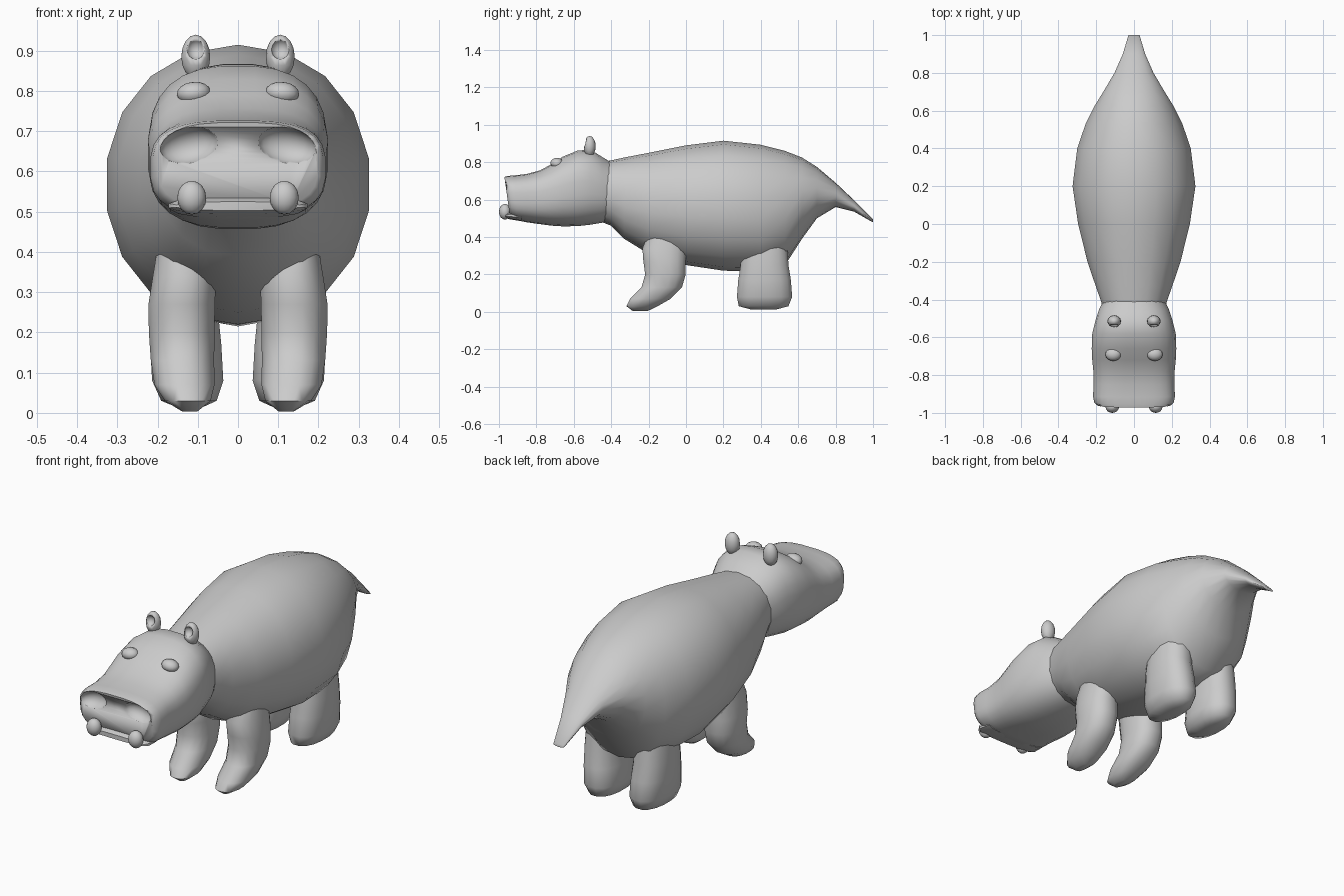
import bpy, bmesh, math
from mathutils import Vector, Matrix

if "Cube" in bpy.data.objects:
    bpy.data.objects.remove(bpy.data.objects["Cube"])

hide = bpy.data.materials.new("grey_hide")
hide.use_nodes = True
GREY = (0.6, 0.6, 0.6, 1)
hide.diffuse_color = GREY
hide.node_tree.nodes["Principled BSDF"].inputs["Base Color"].default_value = GREY


def finish(name, bm, angle=60):
    bmesh.ops.recalc_face_normals(bm, faces=bm.faces)
    mesh = bpy.data.meshes.new(name)
    bm.to_mesh(mesh)
    bm.free()
    ob = bpy.data.objects.new(name, mesh)
    bpy.context.collection.objects.link(ob)
    mesh.materials.append(hide)
    bpy.ops.object.select_all(action="DESELECT")
    ob.select_set(True)
    bpy.context.view_layer.objects.active = ob
    bpy.ops.object.shade_smooth_by_angle(angle=math.radians(angle))
    return ob


def loft(name, rings, angle=60):
    bm = bmesh.new()
    loops = [[bm.verts.new(p) for p in ring] for ring in rings]
    n = len(loops[0])
    for a, b in zip(loops, loops[1:]):
        for i in range(n):
            j = (i + 1) % n
            bm.faces.new((a[i], a[j], b[j], b[i]))
    bm.faces.new(loops[0])
    bm.faces.new(loops[-1])
    return finish(name, bm, angle)


def oval(n, power):
    """Unit superellipse points."""
    pts = []
    for i in range(n):
        t = 2 * math.pi * (i + 0.5) / n
        c, s = math.cos(t), math.sin(t)
        pts.append((math.copysign(abs(c) ** (2 / power), c),
                    math.copysign(abs(s) ** (2 / power), s)))
    return pts


def upright_rings(stations, n):
    """Stations: y, bottom, top, half width, power, tilt."""
    for y, lo, hi, w, power, tilt in stations:
        mid, h = (lo + hi) / 2, (hi - lo) / 2
        yield [Vector((w * u, y + tilt * h * v, mid + h * v)) for u, v in oval(n, power)]


def leg(name, side, stations):
    """Stations: z, y centre, y radius, x centre, x radius."""
    return loft(name, [[Vector((side * (x + rx * u), y + ry * v, z)) for u, v in oval(16, 2.3)]
                       for z, y, ry, x, rx in stations])


def ball(name, centre, radii, turn=0, seg=16):
    bm = bmesh.new()
    bmesh.ops.create_uvsphere(bm, u_segments=seg, v_segments=seg // 2, radius=1)
    bm.transform(Matrix.Translation(centre) @ Matrix.Rotation(turn, 4, "Y")
                 @ Matrix.Diagonal((*radii, 1)))
    return finish(name, bm)


def carve(target, cutter):
    cutter.hide_render = True
    cutter.hide_viewport = True
    mod = target.modifiers.new("hollow", "BOOLEAN")
    mod.operation = "DIFFERENCE"
    mod.solver = "EXACT"
    mod.object = cutter


# Barrel body tapering into the tail
loft("body", upright_rings([
    (-0.50, 0.50, 0.79, 0.15, 2.2, 0),
    (-0.40, 0.46, 0.81, 0.18, 2.2, 0),
    (-0.33, 0.39, 0.825, 0.205, 2.2, 0),
    (-0.20, 0.31, 0.85, 0.25, 2.1, 0),
    (0.00, 0.25, 0.89, 0.30, 2.1, 0),
    (0.20, 0.22, 0.915, 0.33, 2.1, 0),
    (0.40, 0.215, 0.893, 0.305, 2.1, 0),
    (0.53, 0.25, 0.86, 0.26, 2.1, 0),
    (0.62, 0.39, 0.825, 0.215, 2, 0),
    (0.70, 0.50, 0.775, 0.165, 2, 0),
    (0.80, 0.56, 0.69, 0.105, 2, 0),
    (0.90, 0.535, 0.595, 0.06, 2, 0),
    (1.00, 0.478, 0.495, 0.03, 2, 0)], 18))

# Head with a broad, blunt muzzle
head = loft("head", upright_rings([
    (-0.40, 0.49, 0.80, 0.16, 2.3, 0),
    (-0.45, 0.475, 0.83, 0.185, 2.4, 0),
    (-0.51, 0.465, 0.868, 0.205, 2.5, 0),
    (-0.58, 0.457, 0.863, 0.222, 2.6, 0),
    (-0.66, 0.456, 0.83, 0.225, 2.6, 0),
    (-0.72, 0.46, 0.79, 0.222, 2.7, 0),
    (-0.78, 0.468, 0.757, 0.216, 2.8, 0),
    (-0.85, 0.478, 0.738, 0.214, 2.9, 0),
    (-0.91, 0.488, 0.73, 0.218, 3, -0.05),
    (-0.94, 0.497, 0.727, 0.212, 3, -0.12),
    (-0.956, 0.507, 0.722, 0.198, 3, -0.14)], 28), 50)

# Lower lip
loft("lower_lip", upright_rings([
    (-0.88, 0.484, 0.54, 0.17, 2.5, 0),
    (-0.945, 0.495, 0.535, 0.175, 2.5, 0),
    (-0.965, 0.503, 0.525, 0.155, 2.5, 0)], 16))

front_leg = [(0.48, -0.08, 0.10, 0.13, 0.06), (0.34, -0.115, 0.12, 0.133, 0.08),
             (0.27, -0.115, 0.115, 0.14, 0.084), (0.20, -0.11, 0.11, 0.14, 0.083),
             (0.13, -0.13, 0.11, 0.138, 0.08), (0.07, -0.19, 0.11, 0.133, 0.076),
             (0.03, -0.235, 0.085, 0.125, 0.058), (0.004, -0.245, 0.04, 0.12, 0.02)]
rear_leg = [(0.46, 0.42, 0.11, 0.13, 0.07), (0.34, 0.42, 0.125, 0.13, 0.085),
            (0.25, 0.42, 0.13, 0.135, 0.087), (0.17, 0.42, 0.143, 0.13, 0.09),
            (0.08, 0.42, 0.15, 0.125, 0.09), (0.03, 0.415, 0.135, 0.122, 0.07),
            (0.013, 0.415, 0.07, 0.12, 0.03)]

for side, label in ((1, "left"), (-1, "right")):
    leg(label + "_front_leg", side, front_leg)
    leg(label + "_rear_leg", side, rear_leg)
    # Cupped ears
    ear = ball(label + "_ear", (side * 0.105, -0.515, 0.885), (0.036, 0.032, 0.055))
    carve(ear, ball(label + "_ear_cutter", (side * 0.105, -0.547, 0.905), (0.024, 0.025, 0.026)))
    # Low eye bumps
    ball(label + "_eye", (side * 0.11, -0.69, 0.795), (0.042, 0.035, 0.028), side * 0.1)
    # Wide nostril hollows
    carve(head, ball(label + "_nostril_cutter", (side * 0.122, -0.97, 0.664),
                     (0.074, 0.05, 0.045), side * 0.2, 20))
    # Lower tusks
    ball(label + "_tusk", (side * 0.115, -0.968, 0.535), (0.036, 0.032, 0.042))
